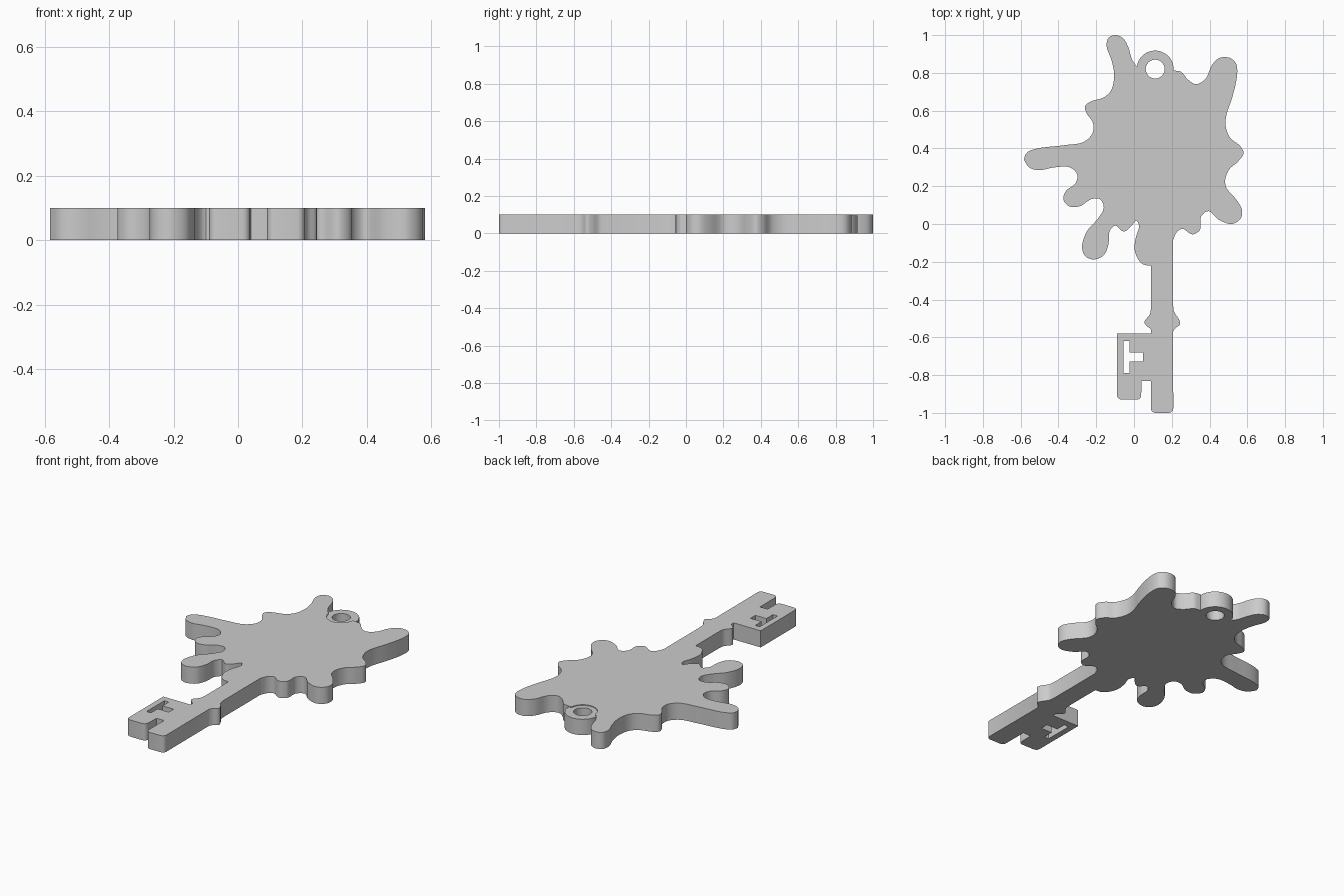
import bpy, bmesh, math
from mathutils import Vector


def smooth_path(points, steps=5):
    """Centripetal Catmull-Rom through an open list of points."""
    p = [Vector(q) for q in points]
    p = [2 * p[0] - p[1]] + p + [2 * p[-1] - p[-2]]
    out = []
    for i in range(len(p) - 3):
        q = p[i:i + 4]
        t = [0.0]
        for a, b in zip(q, q[1:]):
            t.append(t[-1] + math.sqrt((b - a).length))
        for s in range(steps):
            u = t[1] + (t[2] - t[1]) * s / steps
            level = q
            for k in (1, 2):
                level = [level[j].lerp(level[j + 1], (u - t[j]) / (t[j + k] - t[j]))
                         for j in range(4 - k)]
            w = (u - t[1]) / (t[2] - t[1])
            out.append(level[0].lerp(level[1], w))
    out.append(p[-2])
    return [(v.x, v.y) for v in out]


def arc(cx, cy, r, a0, a1, n):
    return [(cx + r * math.cos(math.radians(a0 + (a1 - a0) * i / n)),
             cy + r * math.sin(math.radians(a0 + (a1 - a0) * i / n))) for i in range(n + 1)]


def plate(name, loops, height):
    """Flat plate from an outer loop and any holes, standing on z = 0."""
    cu = bpy.data.curves.new(name, 'CURVE')
    cu.dimensions = '2D'
    cu.fill_mode = 'BOTH'
    cu.extrude = height / 2
    for loop in loops:
        sp = cu.splines.new('POLY')
        sp.points.add(len(loop) - 1)
        for pt, (x, y) in zip(sp.points, loop):
            pt.co = (x, y, 0, 1)
        sp.use_cyclic_u = True
    tmp = bpy.data.objects.new(name + "_curve", cu)
    bpy.context.collection.objects.link(tmp)
    dg = bpy.context.evaluated_depsgraph_get()
    me = bpy.data.meshes.new_from_object(tmp.evaluated_get(dg))
    bpy.data.objects.remove(tmp)
    bm = bmesh.new()
    bm.from_mesh(me)
    bmesh.ops.remove_doubles(bm, verts=bm.verts, dist=1e-4)
    bmesh.ops.translate(bm, verts=bm.verts, vec=(0, 0, height / 2))
    bmesh.ops.recalc_face_normals(bm, faces=bm.faces)
    bm.to_mesh(me)
    bm.free()
    me.name = name
    ob = bpy.data.objects.new(name, me)
    bpy.context.collection.objects.link(ob)
    bpy.ops.object.select_all(action='DESELECT')
    ob.select_set(True)
    bpy.context.view_layer.objects.active = ob
    bpy.ops.object.shade_smooth_by_angle(angle=math.radians(35))
    return ob


RING = (0.112, 0.82)

# Right collar bump on the shaft
collar_right = smooth_path([(0.207, -0.57), (0.218, -0.553), (0.244, -0.53),
                            (0.235, -0.50), (0.212, -0.465), (0.207, -0.43)])

# Splash edge, right side, from shaft up to ring
splash_right = smooth_path([
    (0.207, -0.085), (0.225, -0.045), (0.255, -0.025), (0.31, -0.055), (0.35, -0.03),
    (0.355, 0.04), (0.395, 0.068), (0.45, 0.022), (0.52, 0.0), (0.565, 0.03),
    (0.572, 0.075), (0.545, 0.125), (0.49, 0.19), (0.483, 0.235), (0.505, 0.29),
    (0.55, 0.33), (0.58, 0.375), (0.56, 0.415), (0.51, 0.455), (0.485, 0.52),
    (0.49, 0.58), (0.52, 0.67), (0.546, 0.79), (0.54, 0.85), (0.505, 0.88),
    (0.45, 0.878), (0.412, 0.84), (0.38, 0.77), (0.33, 0.74), (0.285, 0.765),
    (0.25, 0.805), (0.21, 0.813)])

# Splash edge, upper left, from ring round to the long arm
splash_upper_left = smooth_path([
    (0.013, 0.835), (-0.01, 0.87), (-0.03, 0.935), (-0.055, 0.98), (-0.095, 1.0),
    (-0.135, 0.985), (-0.145, 0.94), (-0.12, 0.87), (-0.105, 0.79), (-0.12, 0.71),
    (-0.16, 0.67), (-0.23, 0.648), (-0.26, 0.622), (-0.25, 0.585), (-0.217, 0.535),
    (-0.22, 0.48), (-0.265, 0.435), (-0.37, 0.417), (-0.52, 0.398), (-0.57, 0.375),
    (-0.583, 0.34)])

# Splash edge, lower left, from the long arm back to the shaft
splash_lower_left = smooth_path([
    (-0.583, 0.34), (-0.555, 0.3), (-0.505, 0.285), (-0.42, 0.3), (-0.34, 0.3),
    (-0.3, 0.262), (-0.31, 0.215), (-0.36, 0.175), (-0.374, 0.13), (-0.34, 0.092),
    (-0.285, 0.095), (-0.225, 0.132), (-0.178, 0.13), (-0.16, 0.085), (-0.19, 0.03),
    (-0.25, -0.04), (-0.275, -0.12), (-0.26, -0.168), (-0.215, -0.188), (-0.16, -0.165),
    (-0.135, -0.105), (-0.13, -0.04), (-0.1, -0.008), (-0.055, -0.04), (-0.015, -0.012),
    (0.012, 0.018), (0.027, -0.01), (0.01, -0.07), (0.003, -0.135), (0.028, -0.195),
    (0.055, -0.216), (0.09, -0.22)])

# Left collar bump, then the bit with its notch and rounded corners
collar_left = smooth_path([(0.09, -0.43), (0.085, -0.475), (0.055, -0.52),
                           (0.068, -0.54), (0.088, -0.557), (0.09, -0.58)])
bit = ([(-0.09, -0.58)] + arc(-0.066, -0.906, 0.024, 180, 270, 5)
       + arc(0.014, -0.906, 0.024, 270, 360, 5) + [(0.04, -0.83), (0.09, -0.83)]
       + arc(0.114, -0.976, 0.024, 180, 270, 5) + arc(0.184, -0.976, 0.024, 270, 360, 5))

# Branched slot through the bit
slot = [(-0.055, -0.62), (-0.025, -0.62), (-0.025, -0.68), (0.048, -0.68),
        (0.048, -0.727), (-0.025, -0.727), (-0.025, -0.79), (-0.055, -0.79)]

outline = (collar_right + splash_right + arc(*RING, 0.08, -5, -175, 16)
           + splash_upper_left[:-1] + splash_lower_left + collar_left + bit)
plate("key_body", [outline, slot], 0.1)

# Hanging ring, slightly thinner than the body
plate("hanging_ring", [arc(*RING, r, 0, 352.5, 47) for r in (0.098, 0.05)], 0.095)
